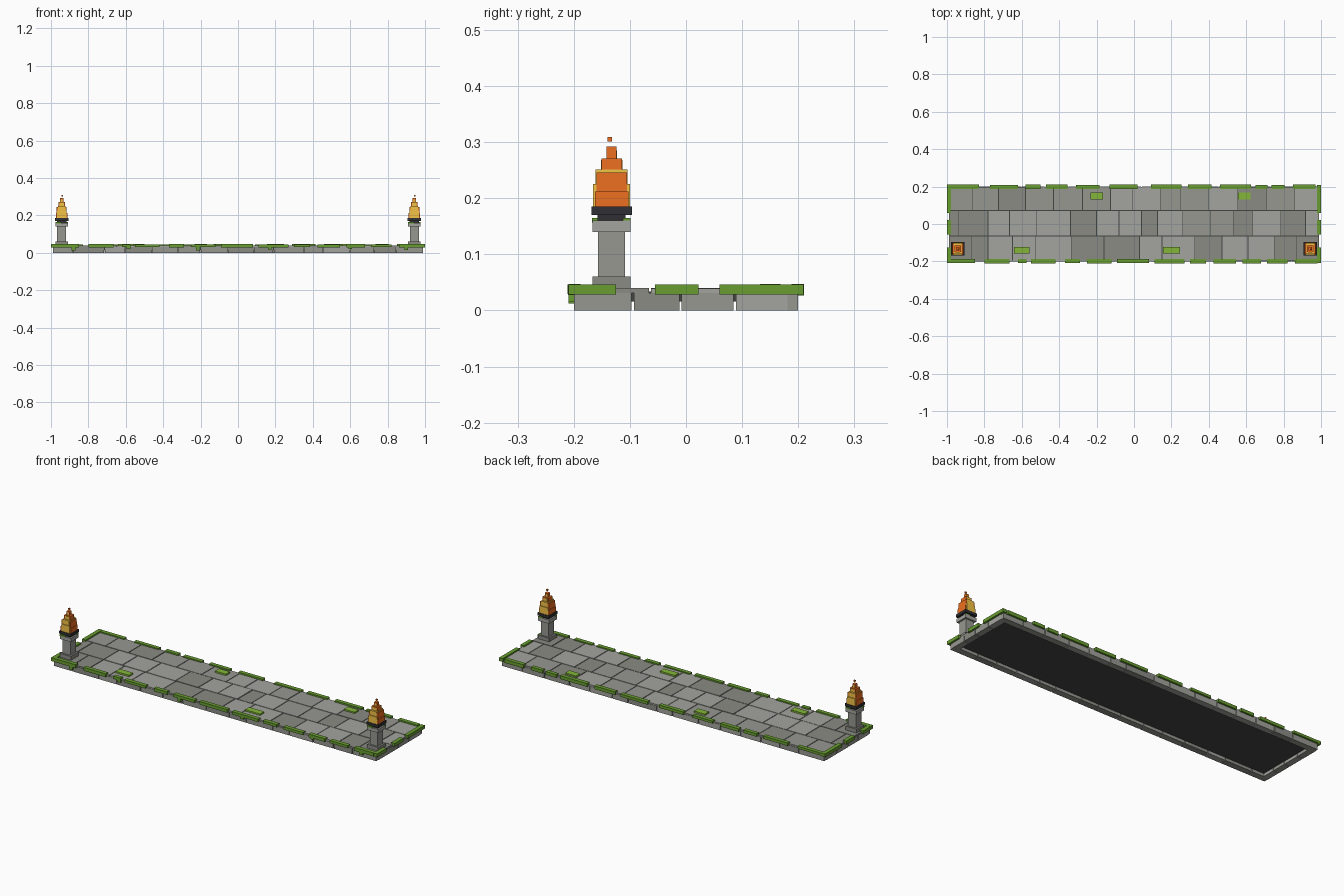
import bpy, bmesh, random
from mathutils import Matrix

if "Cube" in bpy.data.objects:
    bpy.data.objects.remove(bpy.data.objects["Cube"])
random.seed(7)


def mat(name, c):
    m = bpy.data.materials.new(name)
    m.diffuse_color = (*c, 1)
    m.use_nodes = True
    m.node_tree.nodes["Principled BSDF"].inputs["Base Color"].default_value = m.diffuse_color
    return m


STONES = [mat("stone_dark", (.26, .26, .235)), mat("stone_mid", (.31, .31, .285)),
          mat("stone_light", (.37, .37, .345))]
DARK = mat("mortar", (.055, .06, .055))
IRON = mat("iron", (.03, .03, .035))
MOSS = mat("moss", (.14, .34, .03))
MOSS_LIGHT = mat("moss_light", (.23, .47, .04))
ORANGE = mat("flame_orange", (.85, .16, .015))
YELLOW = mat("flame_yellow", (.9, .55, .06))


def boxes(name, items, mats):
    """One object from boxes (x0, x1, y0, y1, z0, z1, material index)."""
    bm = bmesh.new()
    for x0, x1, y0, y1, z0, z1, mi in items:
        m = Matrix.Translation(((x0 + x1) / 2, (y0 + y1) / 2, (z0 + z1) / 2)) \
            @ Matrix.Diagonal((x1 - x0, y1 - y0, z1 - z0, 1))
        made = bmesh.ops.create_cube(bm, size=1, matrix=m)
        for f in {f for v in made["verts"] for f in v.link_faces}:
            f.material_index = mi
    me = bpy.data.meshes.new(name)
    bm.to_mesh(me)
    bm.free()
    for m in mats:
        me.materials.append(m)
    ob = bpy.data.objects.new(name, me)
    bpy.context.collection.objects.link(ob)
    return ob


def block(cx, cy, hx, hy, z0, z1):
    return (cx - hx, cx + hx, cy - hy, cy + hy, z0, z1, 0)


G = 0.002  # half joint width

# dark mortar core, recessed underneath
boxes("mortar_core", [(-.985, .985, -.195, .195, .016, .034, 0)], [DARK])

# paving slabs in three staggered rows
rows = [
    (-.2, -.064, [-.99, -.87, -.78, -.65, -.525, -.335, -.16, .03, .15, .325, .47, .61, .75, .87, .99]),
    (-.064, .072, [-.99, -.94, -.78, -.665, -.52, -.34, -.2, -.08, .04, .125, .26, .41, .53, .635, .785, .917, .99]),
    (.072, .2, [-.99, -.865, -.725, -.58, -.43, -.275, -.125, -.01, .14, .25, .4, .555, .71, .86, .99]),
]
slabs = []
for y0, y1, xs in rows:
    for a, b in zip(xs, xs[1:]):
        slabs.append((a + G, b - G, y0 + G, y1 - G, .031,
                      random.uniform(.038, .040), random.randrange(3)))
boxes("paving_slabs", slabs, STONES)


def cuts(n, half):
    """Uneven joints along an edge."""
    step = 2 * half / n
    return [-half] + [-half + step * (i + random.uniform(-.2, .2)) for i in range(1, n)] + [half]


# edge blocks around the slab
edge = []
for s in (-1, 1):
    c = cuts(15, .99)
    for a, b in zip(c, c[1:]):
        y = sorted((s * .2, s * .165))
        edge.append((a + G, b - G, *y, 0, .031, random.randrange(3)))
    c = [-.183, -.095, -.01, .087, .183]
    for a, b in zip(c, c[1:]):
        x = sorted((s * .99, s * .955))
        edge.append((*x, a + G, b - G, 0, .031, random.randrange(3)))
boxes("edge_blocks", edge, STONES)

# moss strips on the long edges (start, end)
back = [(-1, -.83), (-.77, -.62), (-.58, -.5), (-.47, -.355), (-.31, -.185), (-.13, .02), (.09, .255),
        (.29, .415), (.46, .625), (.65, .715), (.735, .805), (.85, .97)]
front = [(-1, -.85), (-.8, -.665), (-.62, -.575), (-.55, -.42), (-.37, -.29), (-.25, -.12), (-.09, .08),
         (.11, .27), (.3, .385), (.425, .545), (.58, .68), (.71, .82), (.86, .98)]
moss = []
for s, strips in ((-1, front), (1, back)):
    for a, b in strips:
        y = sorted((s * .188, s * random.uniform(.209, .211)))
        moss.append((a, b, *y, random.uniform(.027, .032), random.uniform(.044, .047), 0))
# moss strips on the short ends
for s in (-1, 1):
    for a, b in ((-.209, -.125), (-.055, .022), (.06, .209)):
        x = sorted((s * .978, s * 1.0))
        moss.append((*x, a, b, .028, .0465, 0))
# hanging moss drips
for x, z in ((-.88, .012), (-.585, .02), (-.215, .012), (.17, .018), (.6, .02), (.9, .015)):
    moss.append((x - .01, x + .01, -.209, -.199, z, .032, 0))
boxes("edge_moss", moss, [MOSS])

# moss patches on the paving
boxes("moss_patches", [block(x, y, h, .018, .036, .047) for x, y, h in
                       ((-.2, .15, .033), (.59, .15, .033), (-.6, -.14, .042), (.2, -.14, .046))],
      [MOSS_LIGHT])

# torch posts
TY = -.1325
for side, cx in (("left", -.943), ("right", .943)):
    boxes(side + "_post_base", [block(cx, TY, .034, .034, .034, .06)], [STONES[0]])
    boxes(side + "_post_shaft", [block(cx, TY, .024, .024, .06, .14)], [STONES[1]])
    boxes(side + "_post_cap", [block(cx, TY, .034, .034, .14, .16)], [STONES[2]])
    boxes(side + "_cap_moss", [block(cx - .018, TY - .028, .016, .007, .157, .165),
                               block(cx + .02, TY + .027, .013, .007, .157, .165)], [MOSS])
    boxes(side + "_brazier", [block(cx, TY, .025, .025, .16, .171),
                              block(cx, TY, .036, .036, .17, .185)], [IRON])
    # stepped flame: orange tiers with yellow tongues front and back
    boxes(side + "_flame_outer", [block(cx, TY, .031, .030, .185, .212),
                                  block(cx, TY, .027, .027, .212, .246),
                                  block(cx, TY, .018, .018, .246, .271),
                                  block(cx, TY, .009, .009, .271, .292)], [ORANGE])
    boxes(side + "_flame_inner", [block(cx, TY, .025, .033, .185, .225),
                                  block(cx, TY, .02, .0285, .225, .251),
                                  block(cx, TY, .012, .019, .251, .268),
                                  block(cx, TY, .006, .0095, .268, .285)], [YELLOW])
    boxes(side + "_spark", [block(cx + .003, TY - .003, .004, .004, .301, .309)], [ORANGE])
